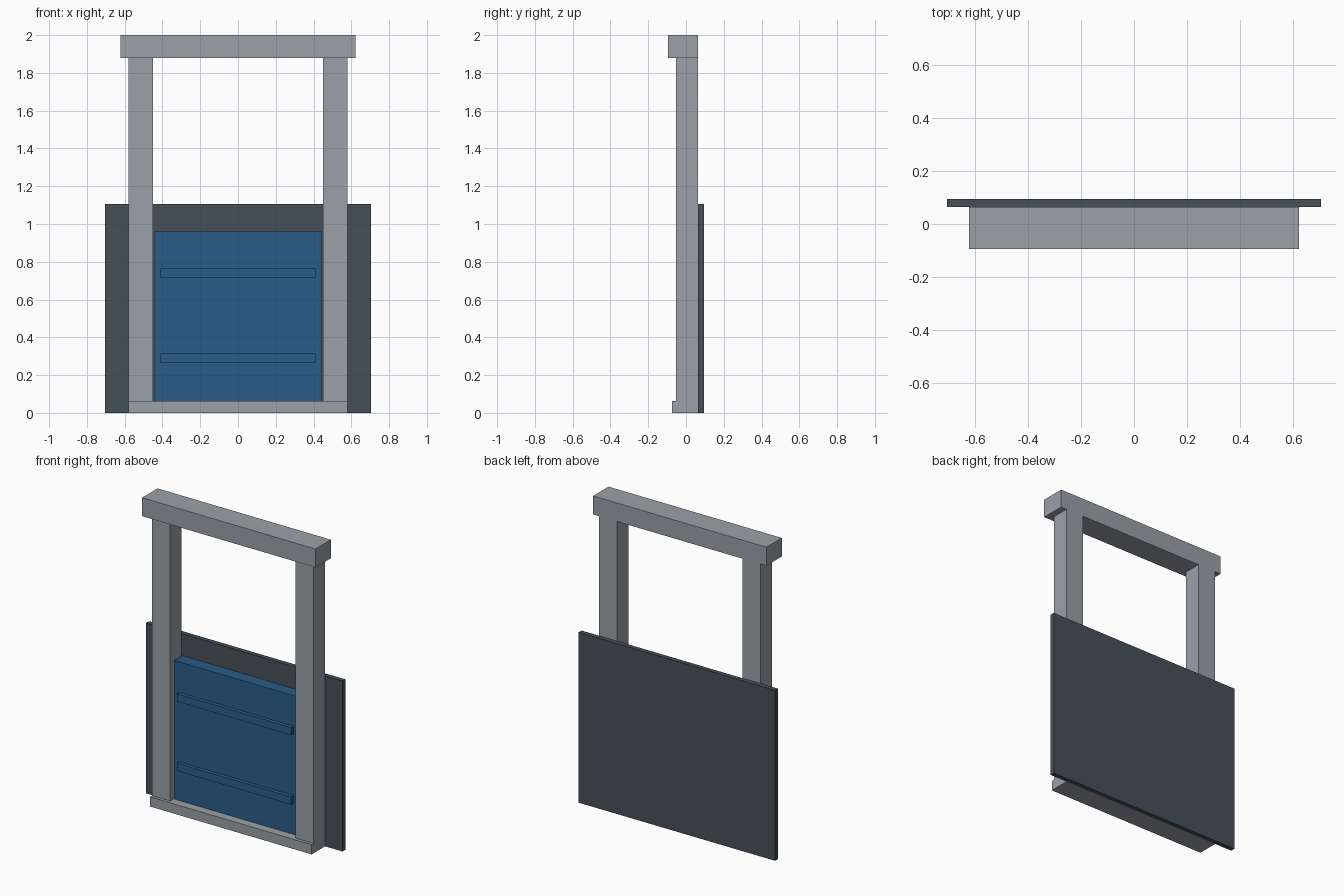
import bpy

if "Cube" in bpy.data.objects:
    bpy.data.objects.remove(bpy.data.objects["Cube"])


def material(name, rgb):
    """Flat colour given in 0-255 sRGB, stored as linear."""
    lin = [((c / 255 + 0.055) / 1.055) ** 2.4 for c in rgb]
    m = bpy.data.materials.new(name)
    m.diffuse_color = (*lin, 1.0)
    m.use_nodes = True
    m.node_tree.nodes["Principled BSDF"].inputs["Base Color"].default_value = m.diffuse_color
    return m


def box(name, x, y, z, mat):
    """Box from (min, max) ranges on each axis."""
    bpy.ops.mesh.primitive_cube_add(
        size=1, location=[(a + b) / 2 for a, b in (x, y, z)])
    ob = bpy.context.object
    ob.name = name
    ob.scale = [b - a for a, b in (x, y, z)]
    bpy.ops.object.transform_apply(location=False, rotation=False, scale=True)
    ob.data.materials.append(mat)
    return ob


grey = material("light grey", (154, 161, 168))
dark = material("dark slate", (70, 80, 89))
blue = material("gate blue", (42, 92, 135))

BACK = 0.064  # rear plane of the frame, where the wall plate begins

# wall plate behind the frame
box("back_plate", (-0.705, 0.705), (BACK, 0.094), (0, 1.105), dark)

# frame: sill, two posts, header beam
box("sill", (-0.58, 0.58), (-0.073, BACK), (0, 0.063), grey)
for side, s in (("left", -1), ("right", 1)):
    box(side + "_post", sorted((s * 0.45, s * 0.58)), (-0.053, BACK),
        (0.063, 1.88), grey)
box("header_beam", (-0.622, 0.622), (-0.094, BACK), (1.88, 2.0), grey)

# sliding gate panel with two stiffening ribs
box("gate_panel", (-0.444, 0.444), (-0.017, BACK), (0.063, 0.963), blue)
for name, z in (("lower_rib", 0.29), ("upper_rib", 0.74)):
    box(name, (-0.41, 0.41), (-0.041, -0.017), (z - 0.025, z + 0.025), blue)
